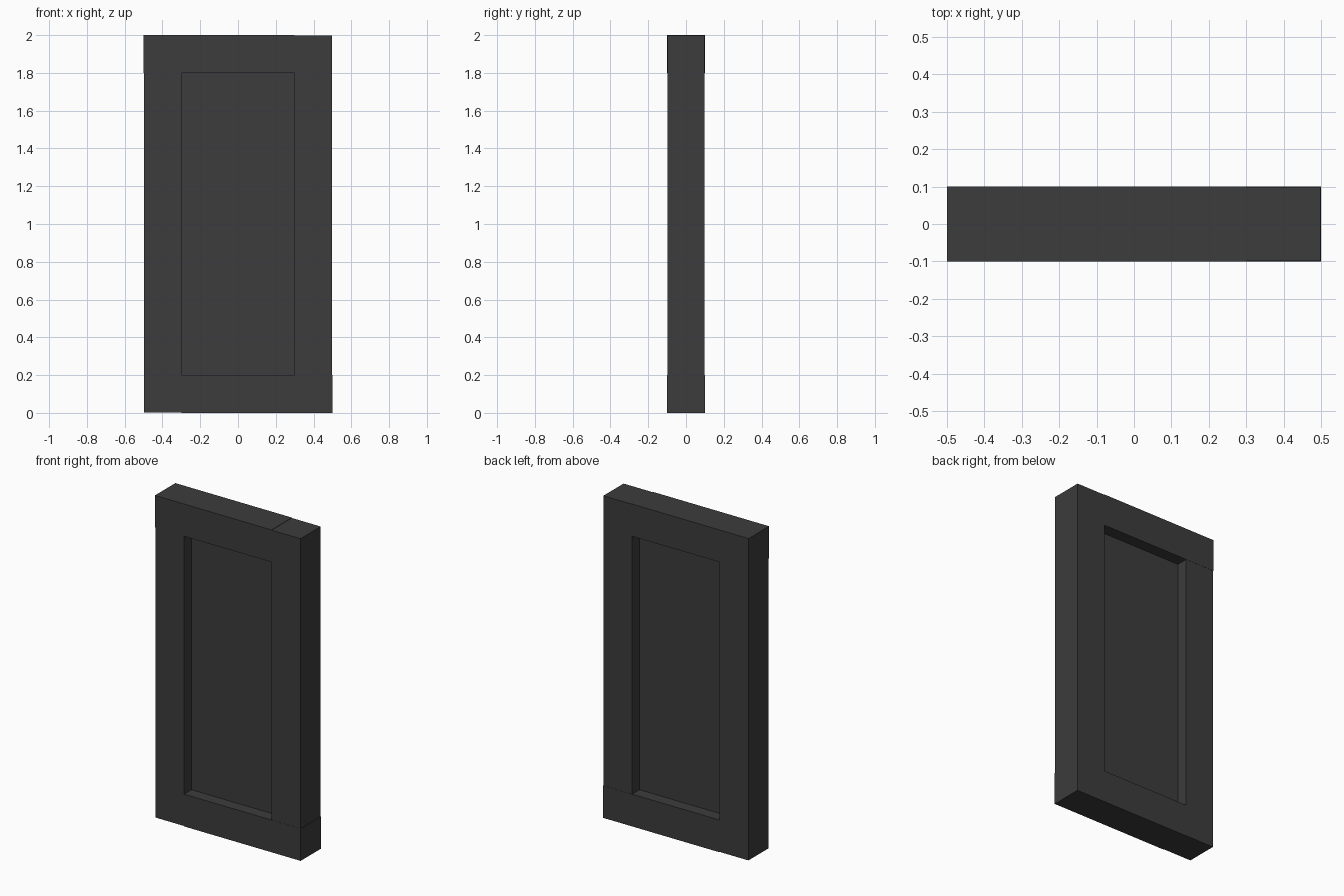
import bpy

cube = bpy.data.objects.get("Cube")
if cube:
    bpy.data.objects.remove(cube, do_unlink=True)

# Single dark charcoal finish
charcoal = bpy.data.materials.new("charcoal")
charcoal.use_nodes = True
colour = (0.045, 0.045, 0.045, 1)
charcoal.diffuse_color = colour
charcoal.node_tree.nodes["Principled BSDF"].inputs["Base Color"].default_value = colour

HALF_W, HEIGHT, BAR, DEPTH = 0.5, 2.0, 0.2, 0.2
PANEL = 0.055    # thickness of the recessed panel
STEP = 0.002     # slight step where the frame bars meet


def box(name, x0, x1, z0, z1, depth):
    bpy.ops.mesh.primitive_cube_add(size=1, location=((x0 + x1) / 2, 0, (z0 + z1) / 2))
    ob = bpy.context.object
    ob.name = name
    ob.scale = (x1 - x0, depth, z1 - z0)
    bpy.ops.object.transform_apply(location=False, rotation=False, scale=True)
    ob.data.materials.append(charcoal)
    return ob


inner = HALF_W - BAR

# Frame: four bars, each butting against the next in a pinwheel
box("top_rail", -HALF_W, inner, HEIGHT - BAR, HEIGHT, DEPTH)
box("bottom_rail", -inner, HALF_W, 0, BAR, DEPTH)
box("left_stile", inner, HALF_W - STEP, BAR, HEIGHT - STEP, DEPTH - STEP)
box("right_stile", -HALF_W + STEP, -inner, STEP, HEIGHT - BAR, DEPTH - STEP)

# Recessed panel, tucked slightly into the frame
box("panel", -inner - STEP, inner + STEP, BAR - STEP, HEIGHT - BAR + STEP, PANEL)
